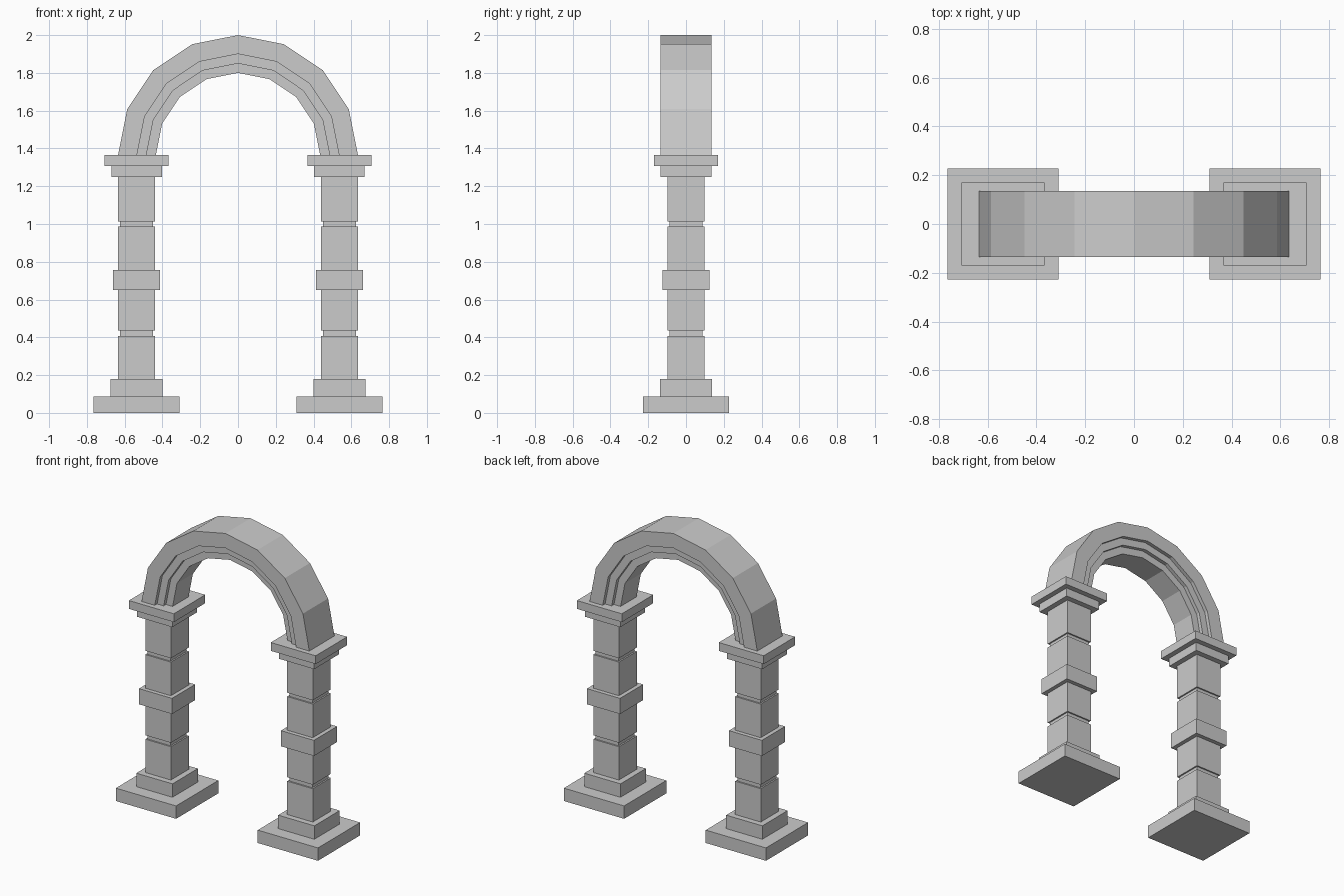
import bpy, bmesh, math

if "Cube" in bpy.data.objects:
    bpy.data.objects.remove(bpy.data.objects["Cube"])

PILLAR_X = 0.537
SPRING_Z = 1.365


def loft(name, rings):
    """Skin a list of equal closed rings and cap both ends."""
    bm = bmesh.new()
    loops = [[bm.verts.new(p) for p in ring] for ring in rings]
    n = len(loops[0])
    for a, b in zip(loops, loops[1:]):
        for i in range(n):
            j = (i + 1) % n
            bm.faces.new((a[i], a[j], b[j], b[i]))
    bm.faces.new(loops[0][::-1])
    bm.faces.new(loops[-1])
    bmesh.ops.recalc_face_normals(bm, faces=bm.faces)
    mesh = bpy.data.meshes.new(name)
    bm.to_mesh(mesh)
    bm.free()
    obj = bpy.data.objects.new(name, mesh)
    bpy.context.collection.objects.link(obj)
    return obj


# Pillar tiers from the ground up: half width, top height
tiers = [
    (0.228, 0.088), (0.137, 0.18),                  # plinth
    (0.097, 0.408), (0.087, 0.435), (0.097, 0.65),  # lower shaft with groove
    (0.125, 0.757),                                 # middle band
    (0.097, 0.987), (0.087, 1.013), (0.097, 1.25),  # upper shaft with groove
    (0.134, 1.308), (0.170, SPRING_Z),              # capital
]


def pillar(name, x):
    rings, z = [], 0.0
    for h, top in tiers:
        for level in (z, top):
            rings.append([(x + sx * h, sy * h, level)
                          for sx, sy in ((-1, -1), (1, -1), (1, 1), (-1, 1))])
        z = top
    return loft(name, rings)


pillar("left_pillar", -PILLAR_X)
pillar("right_pillar", PILLAR_X)

# Arch: stepped cross-section (radius, half depth) swept over eight segments
half = [(0.635, 0.136), (0.535, 0.136), (0.535, 0.111),
        (0.485, 0.111), (0.485, 0.086), (0.435, 0.086)]
section = [(r, -d) for r, d in half] + [(r, d) for r, d in reversed(half)]
arch_rings = []
for i in range(9):
    a = math.pi * i / 8
    arch_rings.append([(r * math.cos(a), y, SPRING_Z + r * math.sin(a))
                       for r, y in section])
loft("arch", arch_rings)
